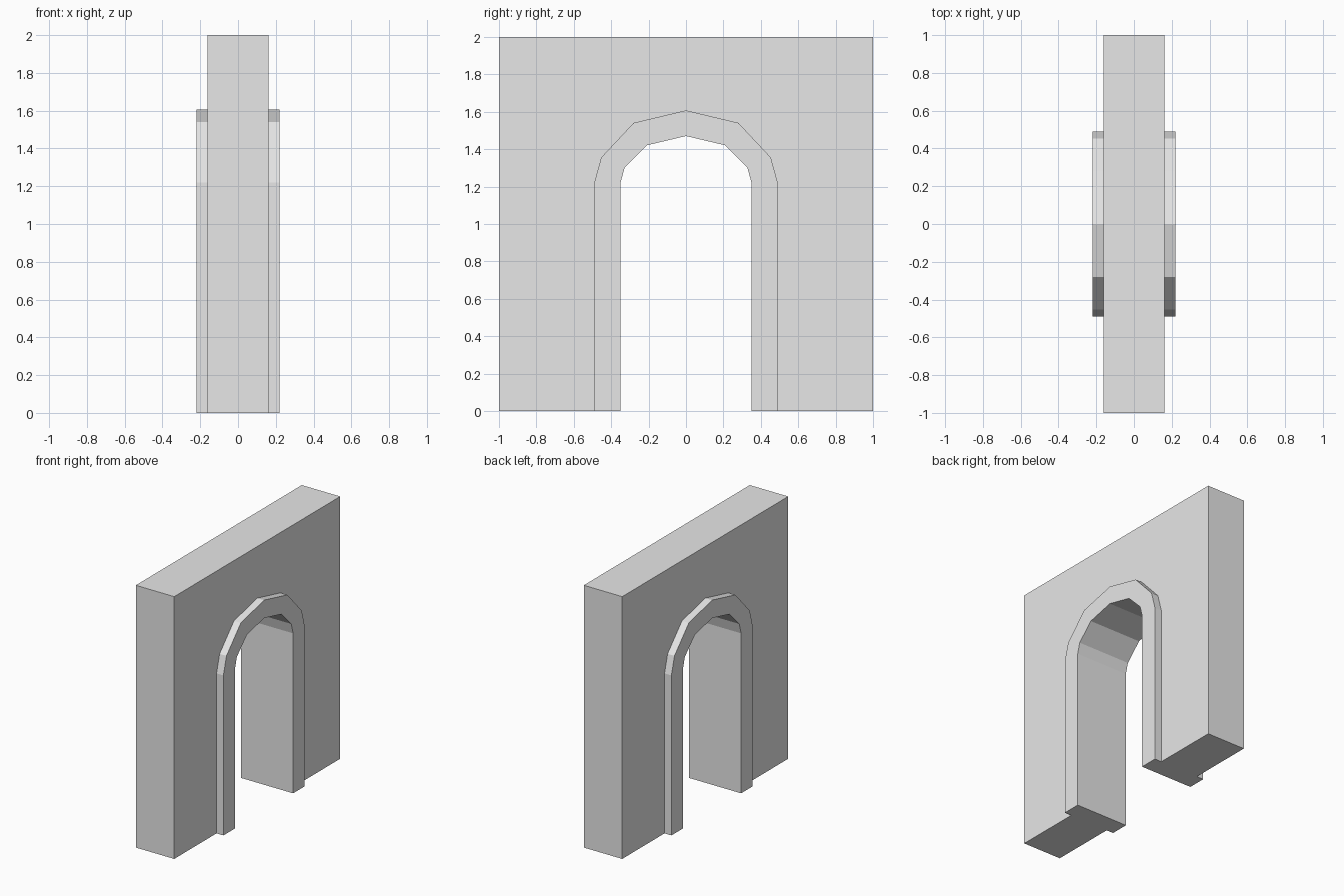
import bpy
import bmesh

cube = bpy.data.objects.get("Cube")
if cube:
    bpy.data.objects.remove(cube, do_unlink=True)

# Single stone colour
STONE = (0.8, 0.8, 0.8, 1.0)
stone = bpy.data.materials.new("grey_stone")
stone.use_nodes = True
stone.diffuse_color = STONE
stone.node_tree.nodes["Principled BSDF"].inputs["Base Color"].default_value = STONE


def mirrored(half):
    """Complete a +y half outline (ground to crown) into a full arch."""
    return half + [(-y, z) for y, z in reversed(half[:-1])]


def extrude_profile(name, outline, half_depth):
    """Extrude a closed (y, z) outline symmetrically along x."""
    bm = bmesh.new()
    face = bm.faces.new([bm.verts.new((-half_depth, y, z)) for y, z in outline])
    result = bmesh.ops.extrude_face_region(bm, geom=[face], use_keep_orig=True)
    verts = [g for g in result["geom"] if isinstance(g, bmesh.types.BMVert)]
    bmesh.ops.translate(bm, verts=verts, vec=(2 * half_depth, 0, 0))
    bmesh.ops.recalc_face_normals(bm, faces=bm.faces)
    mesh = bpy.data.meshes.new(name)
    bm.to_mesh(mesh)
    bm.free()
    mesh.materials.append(stone)
    obj = bpy.data.objects.new(name, mesh)
    bpy.context.collection.objects.link(obj)
    return obj


# Arch outlines from ground to crown
outer = mirrored([(0.49, 0), (0.49, 1.22), (0.453, 1.355), (0.28, 1.54), (0, 1.607)])
inner = mirrored([(0.35, 0), (0.35, 1.22), (0.328, 1.30), (0.207, 1.421), (0, 1.47)])

# Wall with the arched opening, and the thicker surround lining it
wall = [(-1, 0), (-1, 2), (1, 2), (1, 0)]
extrude_profile("wall", wall + outer, 0.162)
extrude_profile("arch_surround", outer + inner[::-1], 0.22)
